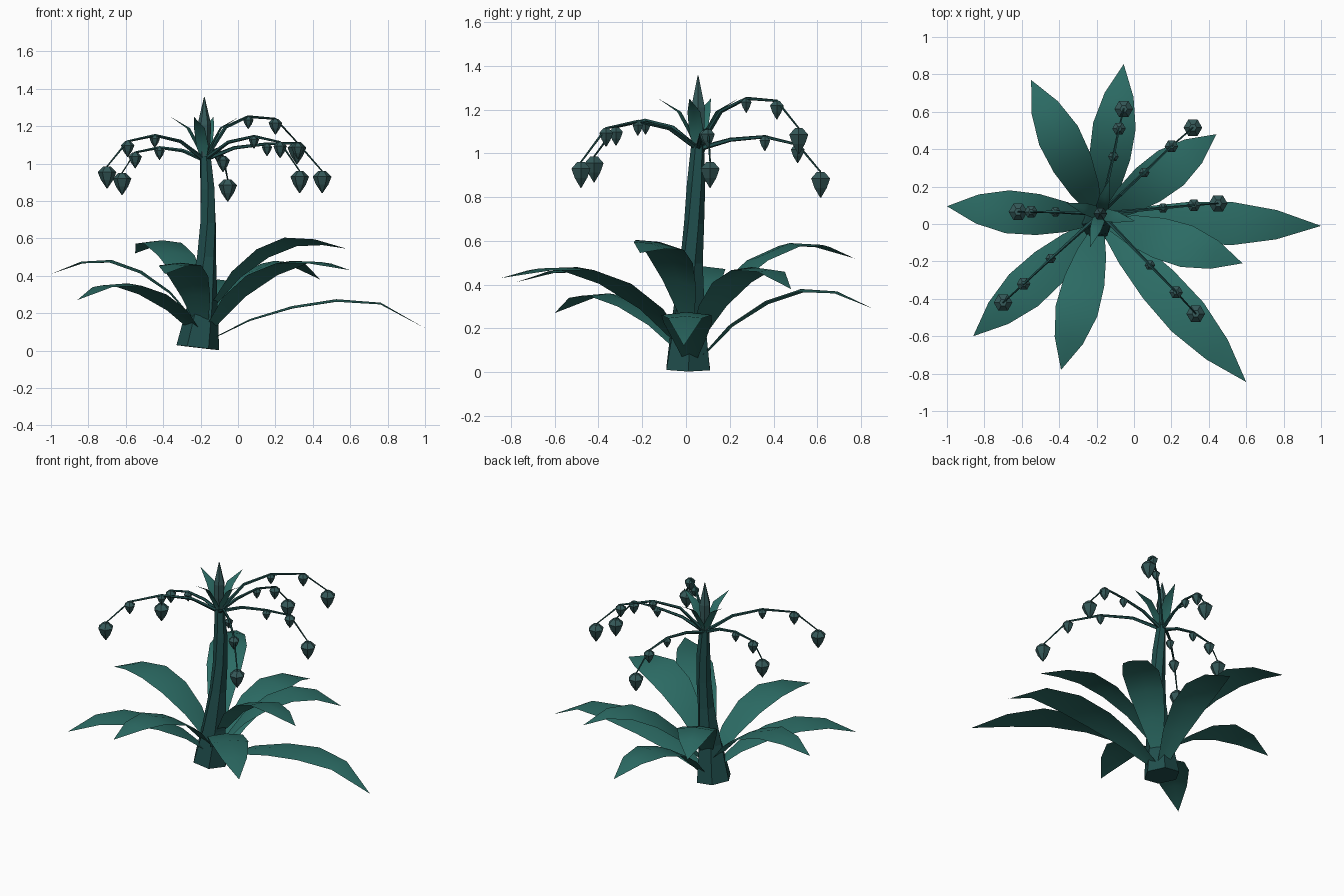
import bpy, math
from mathutils import Vector

if "Cube" in bpy.data.objects:
    bpy.data.objects.remove(bpy.data.objects["Cube"])


def material(name, rgb):
    m = bpy.data.materials.new(name)
    m.diffuse_color = (*rgb, 1)
    m.use_nodes = True
    m.node_tree.nodes["Principled BSDF"].inputs["Base Color"].default_value = m.diffuse_color
    return m


LEAF = material("leaf_teal", (0.025, 0.15, 0.13))
STEM = material("stem_teal", (0.014, 0.075, 0.072))
BUD = material("bud_teal", (0.035, 0.1, 0.1))


def make(name, verts, faces, mat, smooth=False):
    me = bpy.data.meshes.new(name)
    me.from_pydata([tuple(v) for v in verts], [], faces)
    me.materials.append(mat)
    me.polygons.foreach_set("use_smooth", [smooth] * len(me.polygons))
    me.update()
    ob = bpy.data.objects.new(name, me)
    bpy.context.collection.objects.link(ob)
    return ob


def tube(name, path, mat, sides=6, twist=0.0):
    """Loft capped rings along a path of (x, y, z, radius)."""
    pts = [Vector(p[:3]) for p in path]
    n = len(pts)
    verts, faces = [], []
    for i, p in enumerate(pts):
        t = (pts[min(i + 1, n - 1)] - pts[max(i - 1, 0)]).normalized()
        ref = Vector((0, 1, 0)) if abs(t.z) > 0.8 else Vector((0, 0, 1))
        a = ref.cross(t).normalized()
        b = t.cross(a)
        for k in range(sides):
            ang = 2 * math.pi * k / sides + twist * i
            verts.append(p + path[i][3] * (math.cos(ang) * a + math.sin(ang) * b))
    for i in range(n - 1):
        for k in range(sides):
            j = (k + 1) % sides
            faces.append((i * sides + k, i * sides + j, (i + 1) * sides + j, (i + 1) * sides + k))
    faces.append(tuple(reversed(range(sides))))
    faces.append(tuple(range((n - 1) * sides, n * sides)))
    return make(name, verts, faces, mat)


def blade(name, mid, widths, crown, mat, roll=0.0):
    """Three-wide strip along a midrib, closing to a point at the tip."""
    mid = [Vector(p) for p in mid]
    d = mid[-1] - mid[0]
    side = Vector((-d.y, d.x, 0)).normalized() + Vector((0, 0, roll))
    verts, faces = [], []
    for p, w in zip(mid[:-1], widths):
        drop = Vector((0, 0, crown * w))
        verts += [p - side * w - drop, p, p + side * w - drop]
    verts.append(mid[-1])
    rows = len(mid) - 1
    for i in range(rows - 1):
        for k in (0, 1):
            a = 3 * i + k
            faces.append((a, a + 3, a + 4, a + 1))
    a = 3 * (rows - 1)
    faces += [(a, a + 3, a + 1), (a + 1, a + 3, a + 2)]
    return make(name, verts, faces, mat, True)


# leaning, twisting stalk
tube("stalk", [(-.215, .01, .016, .115), (-.188, .012, .25, .08), (-.168, .025, .5, .053),
               (-.16, .037, .68, .046), (-.163, .046, .86, .042), (-.175, .053, 1.04, .03)],
     STEM, 6, 0.15)

# arching leaves: tip x, tip y, tip z, root z, peak z, roll
leaves = [
    (-.55, .77, .52, .22, .59, 0), (-.055, .855, .29, .07, .38, 0),
    (.44, .48, .38, .16, .48, 0), (1.0, -.01, .12, .07, .275, 0),
    (.58, -.21, .545, .25, .595, -.2), (.60, -.845, .43, .13, .48, 0),
    (-.39, -.78, .41, .14, .47, 0), (-.86, -.60, .27, .10, .36, 0),
    (-1.0, .095, .41, .16, .485, 0)]
for i, (x, y, zt, z0, zp, roll) in enumerate(leaves):
    tip, core = Vector((x, y, 0)), Vector((-.18, .02, 0))
    root = core + (tip - core).normalized() * .05
    zs = [z0, z0 + .48 * (zp - z0), z0 + .82 * (zp - z0), zp, zp - .12 * (zp - zt), zt]
    mid = [root.lerp(tip, u) + Vector((0, 0, z))
           for u, z in zip((0, .17, .37, .58, .79, 1), zs)]
    blade(f"leaf_{i + 1}", mid, (.035, .08, .11, .115, .078), .12, LEAF, roll)

# crown spike and its four small curved leaflets
cx, cy = -.18, .055
tube("crown_spike", [(cx, cy, 1.02, .02), (cx, cy, 1.12, .033), (cx, cy, 1.21, .036),
                     (cx, cy, 1.355, .002)], BUD)
for i, deg in enumerate((162, -107, -12, 75)):
    c, s = math.cos(math.radians(deg)), math.sin(math.radians(deg))
    mid = [(cx + r * c, cy + r * s, z)
           for r, z in ((.012, 1.03), (.035, 1.1), (.09, 1.195), (.19, 1.25))]
    blade(f"crown_leaflet_{i + 1}", mid, (.016, .034, .03), .2, LEAF)

# drooping branches, each with three hanging buds (bud centres)
branches = [
    [(-.11, .36, 1.045), (-.08, .51, 1.0), (-.055, .615, .86)],
    [(.055, .275, 1.22), (.20, .415, 1.20), (.315, .515, 1.06)],
    [(.155, .085, 1.075), (.32, .10, 1.07), (.45, .11, .905)],
    [(.085, -.22, 1.115), (.225, -.365, 1.075), (.33, -.48, .905)],
    [(-.445, -.185, 1.12), (-.59, -.32, 1.08), (-.70, -.42, .93)],
    [(-.42, .065, 1.055), (-.55, .065, 1.02), (-.62, .065, .895)]]
sizes = (.028, .036, .05)
for i, buds in enumerate(branches):
    tops = [(x, y, z + 1.1 * r) for (x, y, z), r in zip(buds, sizes)]
    x, y, z = tops[0]
    path = [(cx, cy, 1.02, .013),
            (cx + (x - cx) * .48, cy + (y - cy) * .48, 1.02 + (z - 1.02) * .75, .010)]
    path += [(*t, w) for t, w in zip(tops, (.008, .006, .004))]
    tube(f"branch_{i + 1}", path, STEM, 5)
    for j, ((x, y, z), r) in enumerate(zip(tops, sizes)):
        profile = ((0, .4), (-.6, 1), (-1.45, .66), (-2.35, .05))
        tube(f"bud_{i + 1}_{j + 1}",
             [(x, y, z + h * r, w * r) for h, w in reversed(profile)], BUD)
